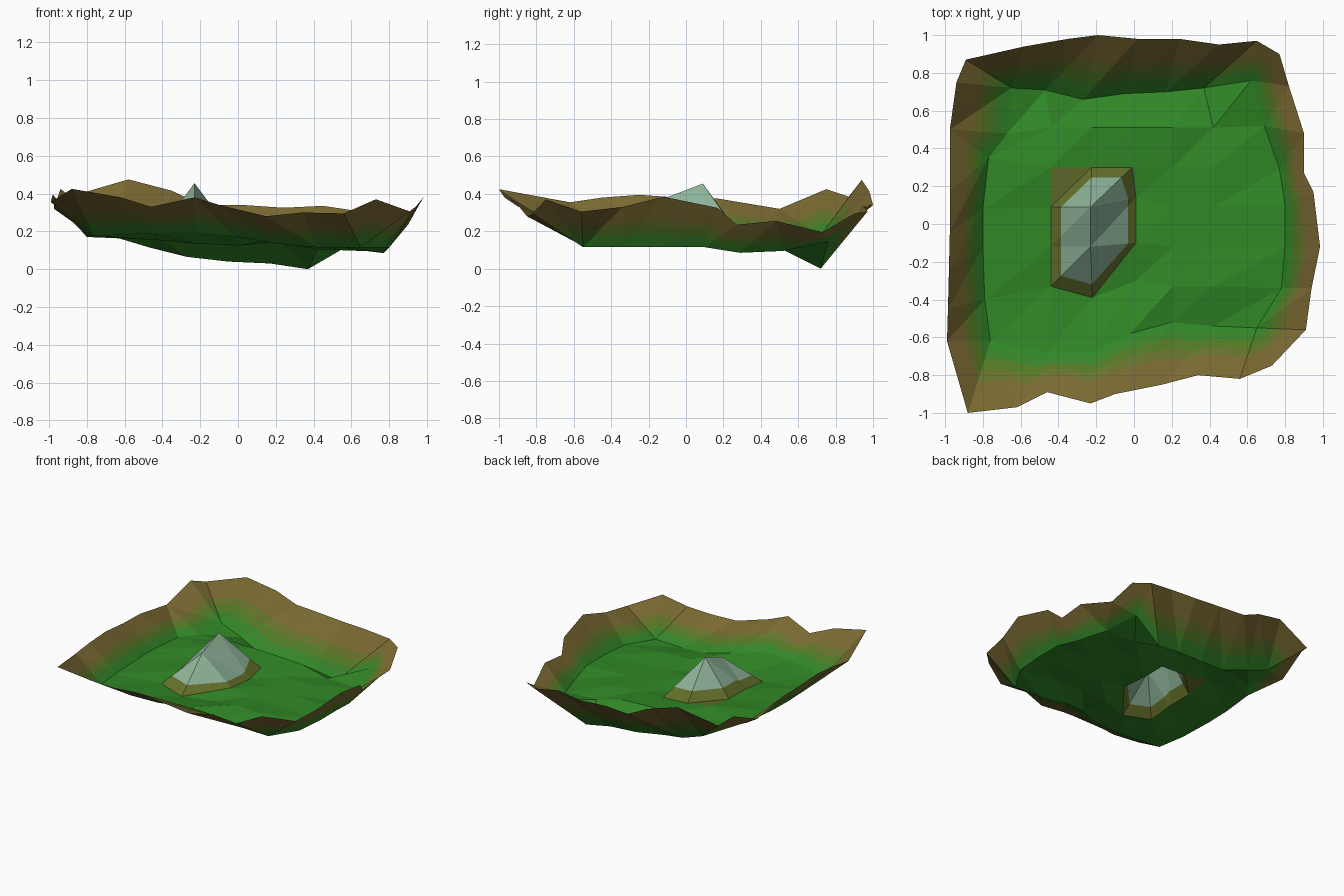
import bpy
import bmesh

cube = bpy.data.objects.get("Cube")
if cube:
    bpy.data.objects.remove(cube, do_unlink=True)

CELLS = 8          # the land is a square sheet of cells
LEVELS = (0.12, 0.26, 0.42, 0.58)   # where one colour band meets the next


def linear(channel):
    c = channel / 255
    return c / 12.92 if c <= 0.04045 else ((c + 0.055) / 1.055) ** 2.4


def make_material(name, rgb):
    colour = (*[linear(c) for c in rgb], 1)
    material = bpy.data.materials.new(name)
    material.use_nodes = True
    material.diffuse_color = colour
    shader = material.node_tree.nodes["Principled BSDF"]
    shader.inputs["Base Color"].default_value = colour
    shader.inputs["Roughness"].default_value = 0.9
    return material


# Band materials run from the valley floor up to the rim, then the rock
materials = [
    make_material("grass green", (48, 136, 38)),
    make_material("meadow green", (57, 131, 42)),
    make_material("moss green", (82, 122, 36)),
    make_material("olive", (102, 114, 44)),
    make_material("earth brown", (122, 105, 50)),
    make_material("pale rock", (142, 180, 153)),
]
OLIVE, ROCK = 3, 5


def ring_cells(inset):
    """Grid positions around a square ring, anticlockwise from front left."""
    a, b = inset, CELLS - inset
    front = [(i, a) for i in range(a, b)]
    right = [(b, j) for j in range(a, b)]
    back = [(i, b) for i in range(b, a, -1)]
    left = [(a, j) for j in range(b, a, -1)]
    return front + right + back + left


# Ragged crest of the rim
crest = [
    (-.88, -1, .43), (-.62, -.97, .385), (-.46, -.89, .335), (-.23, -.95, .385),
    (-.1, -.9, .345), (.15, -.85, .285), (.34, -.8, .305), (.56, -.82, .3),
    (.73, -.75, .375), (.91, -.56, .31), (.94, -.34, .335), (.985, -.12, .39),
    (.95, .17, .33), (.9, .27, .24), (.9, .48, .26), (.82, .73, .2),
    (.77, .9, .3), (.65, .97, .31), (.45, .95, .34), (.24, .98, .33),
    (.02, .98, .345), (-.19, 1, .345), (-.35, .98, .42), (-.58, .94, .48),
    (-.89, .87, .39), (-.94, .75, .43), (-.975, .5, .325), (-.975, .17, .38),
    (-.975, -.04, .385), (-.98, -.25, .4), (-.985, -.45, .385), (-.99, -.62, .36),
]

# Foot of the rim, where the slope meets the floor
foot = [
    (-.76, -.62, .18), (-.46, -.68, .195), (-.23, -.68, .2), (-.02, -.58, .18),
    (.2, -.52, .14), (.42, -.54, .12), (.65, -.55, .12), (.78, -.34, .12),
    (.8, -.12, .12), (.8, .1, .12), (.77, .29, .09), (.69, .52, .1),
    (.62, .76, .15), (.37, .72, .005), (.17, .7, .035), (-.05, .69, .045),
    (-.27, .66, .07), (-.47, .71, .12), (-.65, .72, .185), (-.67, .48, .18),
    (-.77, .35, .18), (-.8, .08, .18), (-.8, -.12, .175), (-.79, -.4, .175),
]

points = {}
# Gently tilted valley floor
for i in range(2, CELLS - 1):
    for j in range(2, CELLS - 1):
        x, y = -.44 + .215 * (i - 2), -.33 + .21 * (j - 2)
        points[i, j] = (x, y, .16 - .05 * x)
points.update(zip(ring_cells(0), crest))
points.update(zip(ring_cells(1), foot))

# Low ridges in the floor near the back and front right, and a back dip
for key, height in (((3, 6), .18), ((4, 6), .175), ((5, 6), .165),
                    ((6, 6), .11), ((5, 2), .165), ((6, 2), .16)):
    points[key] = (*points[key][:2], height)

# Rock outcrop: two raised points and its uneven base
points[3, 4] = (-.23, .09, .46)
points[3, 3] = (-.23, -.12, .38)
points[2, 2] = (-.44, -.33, .16)
points[3, 2] = (-.22, -.39, .14)
points[4, 2] = (.01, -.3, .13)
points[4, 3] = (.01, -.1, .16)
points[4, 4] = (.01, .14, .14)
points[2, 5] = (-.44, .3, .21)
raised = set(ring_cells(0)) | {(3, 3), (3, 4)}

bm = bmesh.new()
grid = {key: bm.verts.new(co) for key, co in points.items()}
paint = {vert: float(key in raised) for key, vert in grid.items()}
# Bare rock reaches lower on the outcrop's steep side
paint[grid[4, 3]] = paint[grid[4, 4]] = .11

# Two triangles per cell; a few rim cells fold the other way
flipped = ((0, CELLS - 1), (CELLS - 1, 0), (0, 5))
for i in range(CELLS):
    for j in range(CELLS):
        a, b = grid[i, j], grid[i + 1, j]
        c, d = grid[i + 1, j + 1], grid[i, j + 1]
        if (i, j) in flipped:
            a, b, c, d = b, c, d, a
        outcrop = i in (2, 3) and j in (2, 3, 4)
        for corners in ((a, b, c), (a, c, d)):
            face = bm.faces.new(corners)
            if outcrop and grid[4, 2] not in corners:
                face.material_index = ROCK

# Cut every slope along the colour boundaries
for level in LEVELS:
    for edge in list(bm.edges):
        start, end = edge.verts
        p, q = paint[start], paint[end]
        if (p - level) * (q - level) < 0:
            new_vert = bmesh.utils.edge_split(edge, start, (level - p) / (q - p))[1]
            paint[new_vert] = level
    for face in list(bm.faces):
        on_level = [v for v in face.verts if paint[v] == level]
        if len(on_level) == 2:
            bmesh.utils.face_split(face, *on_level)

# Colour each face by the band it lies in
for face in bm.faces:
    values = [paint[v] for v in face.verts]
    middle = (min(values) + max(values)) / 2
    if face.material_index == ROCK:
        face.material_index = ROCK if middle > LEVELS[1] else OLIVE
    else:
        face.material_index = sum(middle > level for level in LEVELS)
    face.smooth = False

mesh = bpy.data.meshes.new("valley_terrain")
bm.to_mesh(mesh)
bm.free()
for material in materials:
    mesh.materials.append(material)
terrain = bpy.data.objects.new("valley_terrain", mesh)
bpy.context.collection.objects.link(terrain)
terrain.location.z = -min(v.co.z for v in mesh.vertices)
